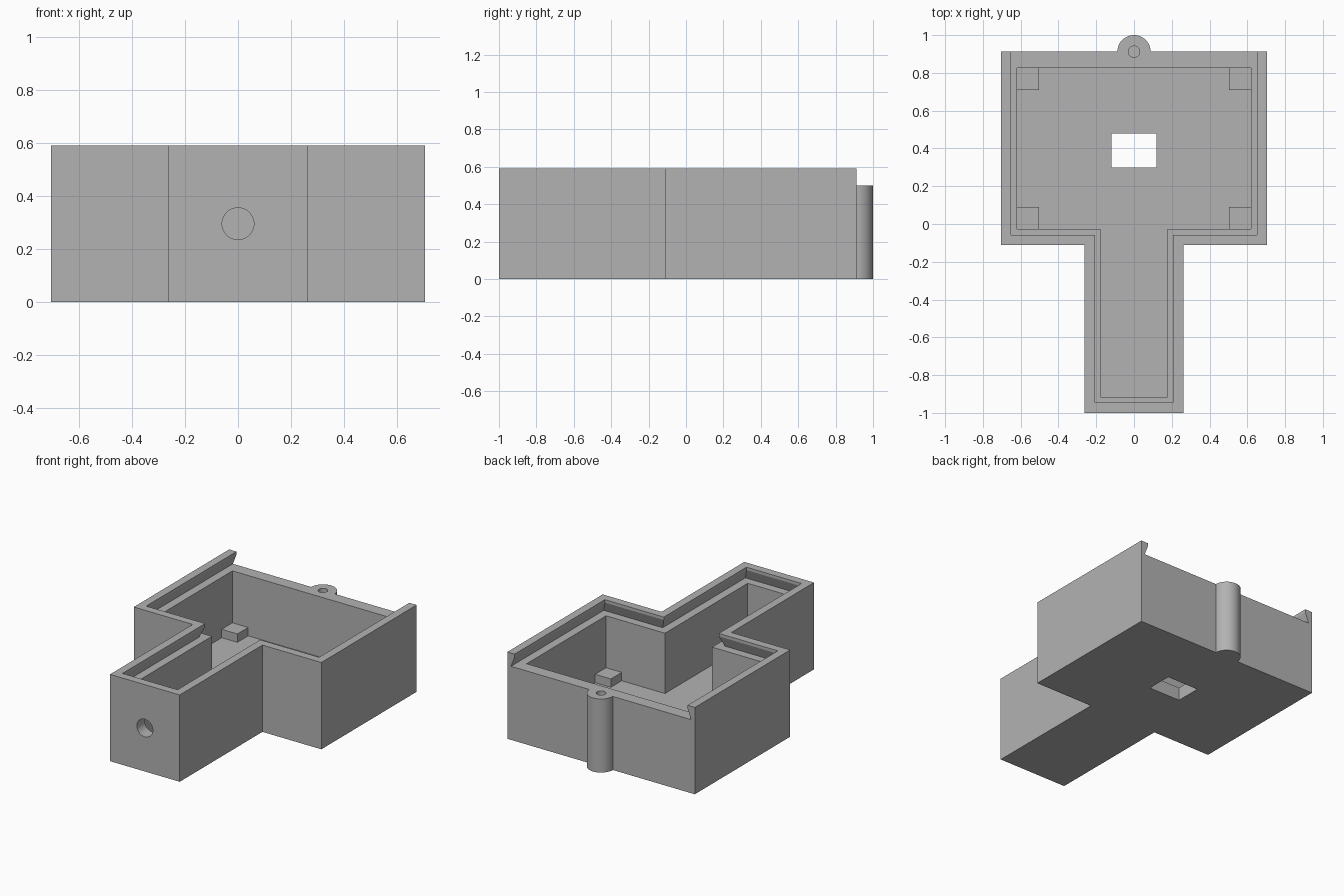
import bpy, bmesh, math
from mathutils import Matrix

old = bpy.data.objects.get("Cube")
if old:
    bpy.data.objects.remove(old, do_unlink=True)

grey = bpy.data.materials.new("plain grey")
grey.use_nodes = True
colour = (0.45, 0.45, 0.45, 1)
grey.diffuse_color = colour
grey.node_tree.nodes["Principled BSDF"].inputs["Base Color"].default_value = colour

HEIGHT, LEDGE, FLOOR, WALL = 0.59, 0.50, 0.09, 0.088
BACK = 0.912


def add_object(name, bm):
    bmesh.ops.recalc_face_normals(bm, faces=bm.faces)
    mesh = bpy.data.meshes.new(name)
    bm.to_mesh(mesh)
    bm.free()
    mesh.materials.append(grey)
    obj = bpy.data.objects.new(name, mesh)
    bpy.context.collection.objects.link(obj)
    return obj


def outline(inset, back):
    """T-shaped plan, moved inwards by inset on every side but the back."""
    w, s = 0.705 - inset, 0.262 - inset
    shoulder, front = -0.112 + inset, -1 + inset
    half = [(s, front), (s, shoulder), (w, shoulder), (w, back)]
    return half + [(-x, y) for x, y in reversed(half)]


def loft(name, levels, back):
    """Closed solid through T-shaped sections given as (z, inset)."""
    bm = bmesh.new()
    rings = [[bm.verts.new((x, y, z)) for x, y in outline(inset, back)]
             for z, inset in levels]
    bm.faces.new(rings[0])
    bm.faces.new(rings[-1])
    n = len(rings[0])
    for a, b in zip(rings, rings[1:]):
        for i in range(n):
            j = (i + 1) % n
            bm.faces.new((a[i], a[j], b[j], b[i]))
    return add_object(name, bm)


def box(name, x0, x1, y0, y1, z0, z1):
    bm = bmesh.new()
    mat = Matrix.Translation(((x0 + x1) / 2, (y0 + y1) / 2, (z0 + z1) / 2))
    mat = mat @ Matrix.Diagonal((x1 - x0, y1 - y0, z1 - z0, 1))
    bmesh.ops.create_cube(bm, size=1, matrix=mat)
    return add_object(name, bm)


def cylinder(name, radius, depth, centre, tilt=0):
    bm = bmesh.new()
    mat = Matrix.Translation(centre) @ Matrix.Rotation(tilt, 4, 'X')
    bmesh.ops.create_cone(bm, cap_ends=True, segments=48, radius1=radius,
                          radius2=radius, depth=depth, matrix=mat)
    return add_object(name, bm)


def combine(target, tool, operation):
    """Apply a boolean and remove the tool."""
    mod = target.modifiers.new("bool", 'BOOLEAN')
    mod.object, mod.operation, mod.solver = tool, operation, 'EXACT'
    bpy.context.view_layer.update()
    deps = bpy.context.evaluated_depsgraph_get()
    mesh = bpy.data.meshes.new_from_object(target.evaluated_get(deps))
    target.modifiers.clear()
    target.data = mesh
    bpy.data.objects.remove(tool, do_unlink=True)


# Solid case with the round screw post on its back wall
case = loft("case", [(0, 0), (HEIGHT, 0)], BACK)
post = cylinder("screw_post", 0.088, 0.55, (0, BACK, 0.275))
combine(case, post, 'UNION')

# Undercut lid slot, open at the back
slot = loft("lid_slot", [(LEDGE, 0.028), (0.57, 0.055), (0.65, 0.055)], 1.1)
combine(case, slot, 'DIFFERENCE')

# Main cavity
cavity = loft("cavity", [(FLOOR, WALL - 0.003), (0.7, WALL - 0.003)], BACK - WALL + 0.002)
combine(case, cavity, 'DIFFERENCE')

# Cable hole, floor window and blind screw hole
combine(case, cylinder("cable_hole", 0.06, 0.3, (0, -0.97, 0.295), math.pi / 2), 'DIFFERENCE')
combine(case, box("floor_window", -0.12, 0.12, 0.30, 0.48, -0.1, 0.2), 'DIFFERENCE')
combine(case, cylinder("screw_hole", 0.03, 0.4, (0, BACK, 0.45)), 'DIFFERENCE')

# Support pads in the four corners of the floor
for side, x0, x1 in (("right", -0.63, -0.502), ("left", 0.502, 0.63)):
    for end, y0, y1 in (("front", -0.035, 0.09), ("back", 0.71, 0.835)):
        box(f"{end}_{side}_pad", x0, x1, y0, y1, FLOOR - 0.01, 0.147)

# Smooth round walls, sharp edges elsewhere
bpy.ops.object.select_all(action='DESELECT')
case.select_set(True)
bpy.context.view_layer.objects.active = case
bpy.ops.object.shade_smooth_by_angle(angle=math.radians(15))
